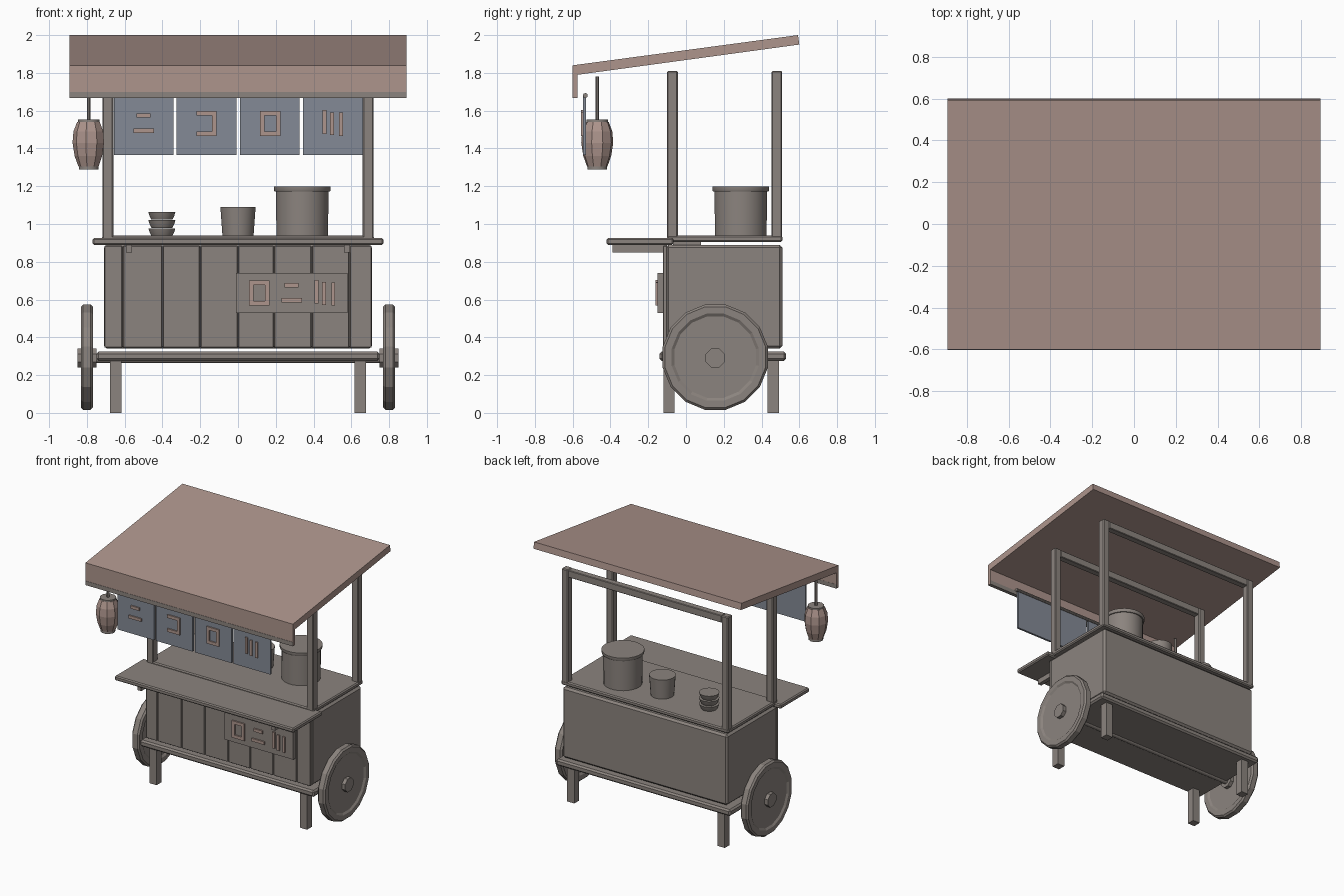
import bpy, math
from mathutils import Vector

cube = bpy.data.objects.get("Cube")
if cube:
    bpy.data.objects.remove(cube, do_unlink=True)


def material(name, rgb):
    m = bpy.data.materials.new(name)
    m.use_nodes = True
    m.diffuse_color = (*rgb, 1)
    m.node_tree.nodes["Principled BSDF"].inputs["Base Color"].default_value = (*rgb, 1)
    return m


WOOD = material("grey wood", (0.26, 0.23, 0.21))
PINK = material("dusty pink", (0.42, 0.30, 0.265))
BLUE = material("slate blue cloth", (0.23, 0.255, 0.305))


def mesh_object(name, verts, faces, mat, bevel=0):
    me = bpy.data.meshes.new(name)
    me.from_pydata(verts, [], faces)
    me.materials.append(mat)
    ob = bpy.data.objects.new(name, me)
    bpy.context.collection.objects.link(ob)
    if bevel:
        mod = ob.modifiers.new("bevel", "BEVEL")
        mod.width = bevel
        mod.segments = 1
    return ob


def extrude_x(name, profile, x0, x1, mat, bevel=0):
    """Sweep a (y, z) outline from x0 to x1."""
    n = len(profile)
    verts = [(x, y, z) for x in (x0, x1) for y, z in profile]
    faces = [tuple(reversed(range(n))), tuple(range(n, 2 * n))]
    faces += [(i, (i + 1) % n, n + (i + 1) % n, n + i) for i in range(n)]
    return mesh_object(name, verts, faces, mat, bevel)


def box(name, x, y, z, mat=WOOD, bevel=0):
    outline = [(y[0], z[0]), (y[1], z[0]), (y[1], z[1]), (y[0], z[1])]
    return extrude_x(name, outline, *x, mat, bevel)


def lathe(name, centre, profile, mat=WOOD, sides=24, axis="Z", smooth=True):
    """Spin a (radius, height) outline round the chosen axis, with closed ends."""
    verts, faces = [], []
    for r, h in profile:
        for i in range(sides):
            a = math.tau * (i + 0.5) / sides
            p = (r * math.cos(a), r * math.sin(a), h)
            if axis == "X":
                p = (h, p[0], p[1])
            verts.append(Vector(centre) + Vector(p))
    for k in range(len(profile) - 1):
        for i in range(sides):
            j = (i + 1) % sides
            faces.append((k * sides + i, k * sides + j, (k + 1) * sides + j, (k + 1) * sides + i))
    last = (len(profile) - 1) * sides
    faces += [tuple(reversed(range(sides))), tuple(range(last, last + sides))]
    ob = mesh_object(name, verts, faces, mat)
    if smooth:
        bpy.ops.object.select_all(action="DESELECT")
        ob.select_set(True)
        bpy.context.view_layer.objects.active = ob
        bpy.ops.object.shade_smooth_by_angle(angle=math.radians(35))
    return ob


# Chassis and cabinet
box("base_board", (-0.75, 0.75), (-0.14, 0.53), (0.275, 0.325), bevel=0.012)
box("cabinet", (-0.71, 0.71), (-0.108, 0.51), (0.34, 0.89), bevel=0.015)
edges = [-0.71, -0.61, -0.4, -0.2, 0, 0.19, 0.39, 0.59, 0.71]
for i, (a, b) in enumerate(zip(edges, edges[1:])):
    box(f"front_plank_{i + 1}", (a + 0.002, b - 0.002), (-0.122, -0.1), (0.345, 0.885), bevel=0.004)
box("counter_top", (-0.72, 0.72), (-0.1, 0.51), (0.905, 0.938), bevel=0.008)
box("counter_core", (-0.68, 0.68), (-0.07, 0.08), (0.88, 0.91))
box("serving_shelf", (-0.77, 0.77), (-0.42, -0.065), (0.89, 0.925), bevel=0.008)

# Parts that repeat on both sides
for side, s in (("right", -1), ("left", 1)):
    def span(a, b):
        return tuple(sorted((s * a, s * b)))

    box(f"{side}_shelf_bracket", span(0.56, 0.592), (-0.39, -0.1), (0.85, 0.892))
    for end, y0 in (("front", -0.12), ("back", 0.432)):
        box(f"{side}_{end}_leg", span(0.617, 0.678), (y0, y0 + 0.06), (0, 0.28))
    for end, y0 in (("front", -0.1), ("back", 0.452)):
        box(f"{side}_{end}_post", span(0.66, 0.717), (y0, y0 + 0.057), (0.91, 1.81), bevel=0.006)
    # Wheel disc with a shallow recessed face and a hub
    lathe(f"{side}_wheel", (s * 0.8, 0.155, 0.295),
          [(0.22, -0.022), (0.235, -0.032), (0.272, -0.032), (0.284, -0.02),
           (0.284, 0.02), (0.272, 0.032), (0.235, 0.032), (0.22, 0.022)],
          sides=16, axis="X", smooth=False)
    lathe(f"{side}_hub", (s * 0.8, 0.155, 0.29), [(0.055, -0.05), (0.055, 0.05)],
          sides=8, axis="X", smooth=False)
lathe("axle", (0, 0.155, 0.285), [(0.022, -0.78), (0.022, 0.78)], sides=12, axis="X")
for end, y0 in (("front", -0.1), ("back", 0.452)):
    box(f"{end}_top_rail", (-0.66, 0.66), (y0 + 0.003, y0 + 0.054), (1.752, 1.808), bevel=0.004)

# Sloping roof with a hanging front valance
extrude_x("roof", [(-0.6, 1.84), (-0.6, 1.67), (-0.575, 1.67), (-0.575, 1.79), (0.6, 1.95), (0.593, 2.0)],
          -0.893, 0.893, PINK)
box("valance_hem", (-0.893, 0.893), (-0.602, -0.574), (1.668, 1.7))

# Cloth curtain on its rod
lathe("curtain_rod", (0, -0.533, 1.68), [(0.013, -0.68), (0.013, 0.68)], sides=10, axis="X")
for i, x in enumerate((-0.657, -0.325, 0.01, 0.345)):
    box(f"curtain_panel_{i + 1}", (x, x + 0.316), (-0.546, -0.53), (1.365, 1.685), BLUE)


def marks(name, bars, cx, cz, y):
    """Raised bars, each given as left, right, bottom, top offsets from a centre."""
    for i, (a, b, c, d) in enumerate(bars):
        box(f"{name}_bar_{i + 1}", (cx + a, cx + b), (y, y + 0.012), (cz + c, cz + d), PINK)


W, H, T = 0.054, 0.066, 0.024
top, bottom = (-W, W, H - T, H), (-W, W, -H, T - H)
right, left = (W - T, W, T - H, H - T), (-W, T - W, T - H, H - T)
two_lines = [(-0.037, 0.037, 0.03, 0.053), (-W, W, -0.05, -0.027)]
three_lines = [(-W, -0.034, -0.056, 0.07), (-0.014, 0.006, -0.062, 0.058), (0.034, W, -0.066, 0.056)]

# Patterns on the curtain panels
marks("curtain_two_lines", two_lines, -0.5, 1.533, -0.556)
marks("curtain_open_square", [top, bottom, right], -0.167, 1.533, -0.556)
marks("curtain_square", [top, bottom, right, left], 0.17, 1.533, -0.556)
marks("curtain_three_lines", three_lines, 0.502, 1.533, -0.556)

# Sign board with its pattern
box("sign_board", (-0.01, 0.58), (-0.15, -0.115), (0.53, 0.74))
marks("sign_square", [top, bottom, right, left], 0.112, 0.634, -0.161)
marks("sign_two_lines", two_lines, 0.284, 0.634, -0.161)
marks("sign_three_lines", three_lines, 0.46, 0.634, -0.161)

# Paper lantern on a hanger
LX, LY = -0.79, -0.47
lathe("lantern", (LX, LY, 0),
      [(0.055, 1.305), (0.075, 1.36), (0.086, 1.43), (0.081, 1.49), (0.062, 1.54)], PINK, sides=9, smooth=False)
lathe("lantern_bottom_cap", (LX, LY, 0), [(0.053, 1.288), (0.053, 1.31)], sides=12)
lathe("lantern_top_cap", (LX, LY, 0), [(0.058, 1.535), (0.058, 1.552)], sides=12)
lathe("lantern_hanger", (LX, LY, 0), [(0.01, 1.55), (0.01, 1.78)], sides=8)

# Cookware on the counter
CY = 0.29
lathe("stock_pot", (0.34, CY, 0.936), [(0.138, 0), (0.14, 0.24)])
lathe("stock_pot_lid", (0.34, CY, 0), [(0.148, 1.172), (0.152, 1.18), (0.152, 1.198)])
lathe("small_pot", (0, CY, 0.936), [(0.083, 0), (0.094, 0.155)])
for i in range(3):
    lathe(f"bowl_{i + 1}", (-0.403, CY, 0.937 + 0.043 * i), [(0.056, 0), (0.066, 0.02), (0.072, 0.04)])
